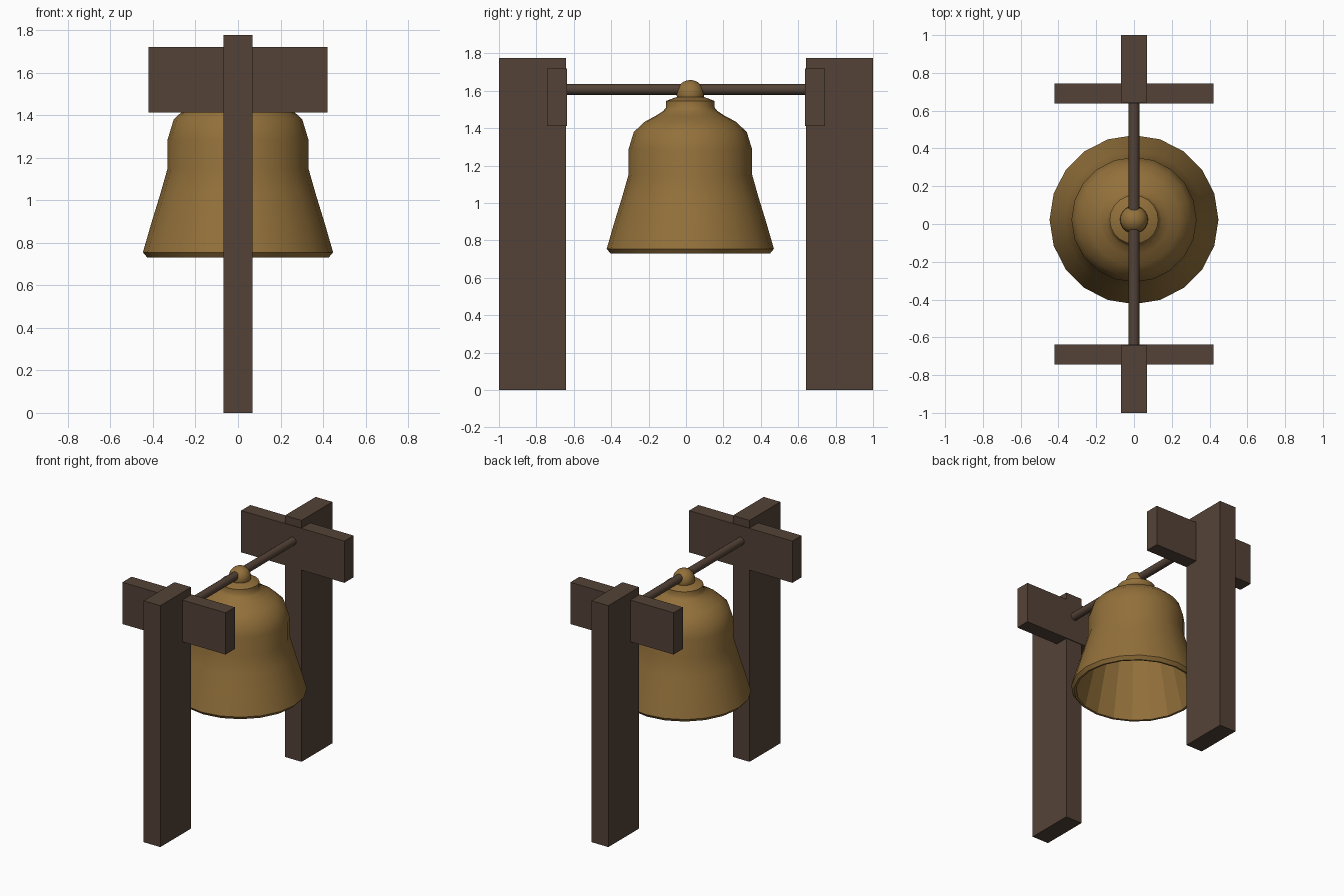
import bpy, bmesh, math
from mathutils import Matrix

if "Cube" in bpy.data.objects:
    bpy.data.objects.remove(bpy.data.objects["Cube"])


def material(name, rgb):
    m = bpy.data.materials.new(name)
    m.diffuse_color = (*rgb, 1)
    m.use_nodes = True
    m.node_tree.nodes["Principled BSDF"].inputs["Base Color"].default_value = m.diffuse_color
    return m


wood = material("dark_wood", (0.088, 0.055, 0.038))
bronze = material("bronze", (0.29, 0.163, 0.043))


def finish(name, bm, mat):
    bmesh.ops.recalc_face_normals(bm, faces=bm.faces)
    mesh = bpy.data.meshes.new(name)
    bm.to_mesh(mesh)
    bm.free()
    mesh.materials.append(mat)
    ob = bpy.data.objects.new(name, mesh)
    bpy.context.collection.objects.link(ob)
    return ob


def smooth(ob, degrees):
    bpy.ops.object.select_all(action='DESELECT')
    ob.select_set(True)
    bpy.context.view_layer.objects.active = ob
    bpy.ops.object.shade_smooth_by_angle(angle=math.radians(degrees))


def box(name, lo, hi, mat):
    bm = bmesh.new()
    bmesh.ops.create_cube(bm, size=1)
    for v in bm.verts:
        for i in range(3):
            v.co[i] = lo[i] if v.co[i] < 0 else hi[i]
    return finish(name, bm, mat)


def lathe(name, profile, mat, sides, y):
    # revolve a (radius, z) profile around a vertical axis
    bm = bmesh.new()
    vs = [bm.verts.new((r, 0, z)) for r, z in profile]
    es = [bm.edges.new(p) for p in zip(vs, vs[1:])]
    bmesh.ops.spin(bm, geom=vs + es, cent=(0, 0, 0), axis=(0, 0, 1),
                   angle=2 * math.pi, steps=sides, use_duplicate=False)
    bmesh.ops.remove_doubles(bm, verts=bm.verts, dist=0.0005)
    bmesh.ops.translate(bm, verts=bm.verts, vec=(0, y, 0))
    return finish(name, bm, mat)


# Two posts, each with a cross plank near the top
for label, s in (("front", -1), ("back", 1)):
    y = sorted((s * 0.642, s * 1.0))
    box(label + "_post", (-0.068, y[0], 0), (0.068, y[1], 1.776), wood)
    y = sorted((s * 0.637, s * 0.744))
    box(label + "_cross_plank", (-0.42, y[0], 1.413), (0.42, y[1], 1.72), wood)

# Round hanging rod between the posts
bm = bmesh.new()
bmesh.ops.create_cone(bm, cap_ends=True, segments=16, radius1=0.029,
                      radius2=0.029, depth=1.29,
                      matrix=Matrix.Translation((0, 0, 1.608)) @ Matrix.Rotation(math.pi / 2, 4, 'X'))
smooth(finish("hanging_rod", bm, wood), 40)

# Bell outside: lip, flared waist, shoulder and crown
BELL_Y = 0.023
outer = [(0.427, 0.731), (0.447, 0.755), (0.405, 0.9), (0.365, 1.03),
         (0.331, 1.15), (0.331, 1.285), (0.302, 1.38), (0.242, 1.436),
         (0.185, 1.466), (0.145, 1.492), (0.129, 1.512), (0.129, 1.546),
         (0.08, 1.565), (0, 1.575)]
smooth(lathe("bell_body", outer, bronze, 20, BELL_Y), 40)

# Bell inside: flat facets
inner = [(0.427, 0.731), (0.412, 0.733), (0.302, 1.15), (0.302, 1.28),
         (0.22, 1.41), (0, 1.45)]
lathe("bell_inside", inner, bronze, 20, BELL_Y).data.flip_normals()

# Round knob on the crown
bm = bmesh.new()
bmesh.ops.create_uvsphere(bm, u_segments=20, v_segments=12, radius=0.074,
                          matrix=Matrix.Translation((0, BELL_Y, 1.584)))
smooth(finish("bell_knob", bm, bronze), 60)
